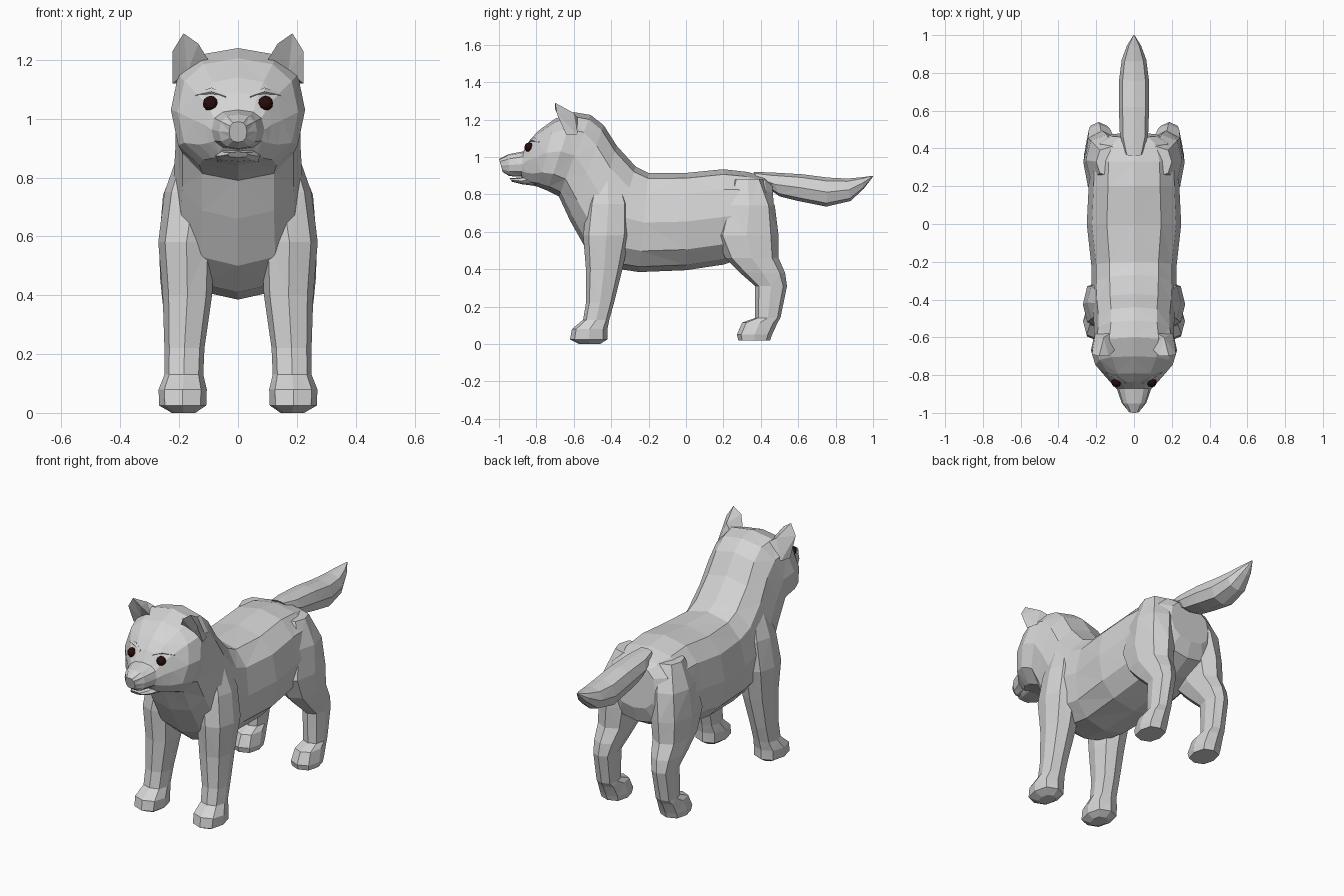
import bpy, bmesh, math
from mathutils import Vector


def material(name, rgb):
    m = bpy.data.materials.new(name)
    m.diffuse_color = (*rgb, 1)
    return m


FUR = material("grey fur", (0.66, 0.66, 0.66))
EYE = material("dark red eye", (0.022, 0.004, 0.004))


def finish(name, bm, mat):
    bmesh.ops.recalc_face_normals(bm, faces=bm.faces)
    me = bpy.data.meshes.new(name)
    bm.to_mesh(me)
    bm.free()
    me.materials.append(mat)
    ob = bpy.data.objects.new(name, me)
    bpy.context.collection.objects.link(ob)
    return ob


def oval(a, b, w, x=0, n=12, power=0.8):
    """Ring between the (y, z) points a and b with half width w."""
    def soft(v):
        return math.copysign(abs(v) ** power, v)
    a, b = Vector((0, *a)), Vector((0, *b))
    mid, half = (a + b) / 2, (a - b) / 2
    pts = []
    for k in range(n):
        t = 2 * math.pi * k / n
        p = mid + half * soft(math.cos(t))
        p.x = x + w * soft(math.sin(t))
        pts.append(p)
    return pts


def loft(name, rings, mat=FUR, side=1):
    bm = bmesh.new()
    loops = [[bm.verts.new((p.x * side, p.y, p.z)) for p in r] for r in rings]
    n = len(loops[0])
    for r, q in zip(loops, loops[1:]):
        for k in range(n):
            bm.faces.new((r[k], r[(k + 1) % n], q[(k + 1) % n], q[k]))
    bm.faces.new(loops[0])
    bm.faces.new(loops[-1][::-1])
    bmesh.ops.triangulate(bm, faces=[f for f in bm.faces if len(f.verts) == 4])
    return finish(name, bm, mat)


# Torso, neck, head and muzzle: top point, bottom point, half width
body = loft("body_and_head", [oval(*r) for r in [
    ((0.46, 0.86), (0.48, 0.62), 0.13),
    ((0.42, 0.895), (0.45, 0.53), 0.20),
    ((0.33, 0.92), (0.34, 0.47), 0.235),
    ((0.20, 0.935), (0.20, 0.425), 0.24),
    ((0.00, 0.915), (0.00, 0.395), 0.25),
    ((-0.20, 0.915), (-0.25, 0.385), 0.225),
    ((-0.27, 0.95), (-0.42, 0.41), 0.225),
    ((-0.37, 1.06), (-0.53, 0.50), 0.22),
    ((-0.44, 1.17), (-0.62, 0.66), 0.212),
    ((-0.51, 1.225), (-0.68, 0.79), 0.212),
    ((-0.60, 1.24), (-0.74, 0.82), 0.228),
    ((-0.70, 1.205), (-0.79, 0.84), 0.205),
    ((-0.79, 1.14), (-0.83, 0.85), 0.15),
    ((-0.835, 1.09), (-0.86, 0.87), 0.115),
    ((-0.87, 1.03), (-0.88, 0.895), 0.09),
    ((-0.95, 1.015), (-0.945, 0.898), 0.065),
    ((-1.0, 0.99), (-0.98, 0.92), 0.03),
]])

# Lower jaw
loft("lower_jaw", [oval(*r, n=8) for r in [
    ((-0.80, 0.91), (-0.80, 0.845), 0.09),
    ((-0.89, 0.89), (-0.88, 0.855), 0.065),
    ((-0.945, 0.888), (-0.93, 0.868), 0.035),
]])

# Tail
loft("tail", [oval(*r, n=8) for r in [
    ((0.36, 0.92), (0.40, 0.86), 0.05),
    ((0.45, 0.918), (0.50, 0.79), 0.075),
    ((0.62, 0.908), (0.60, 0.765), 0.08),
    ((0.76, 0.89), (0.75, 0.735), 0.08),
    ((0.86, 0.885), (0.88, 0.765), 0.065),
    ((0.94, 0.892), (0.95, 0.83), 0.037),
    ((1.00, 0.90), (1.00, 0.895), 0.003),
]])

# Legs: front y, back y, z, centre x, half width
FRONT = [
    (-0.48, -0.36, 0.92, 0.13, 0.06), (-0.53, -0.30, 0.75, 0.15, 0.10),
    (-0.55, -0.30, 0.58, 0.175, 0.096), (-0.535, -0.34, 0.40, 0.172, 0.084),
    (-0.535, -0.385, 0.22, 0.182, 0.068), (-0.55, -0.41, 0.13, 0.184, 0.066),
    (-0.61, -0.42, 0.08, 0.188, 0.082), (-0.62, -0.42, 0.025, 0.188, 0.08),
    (-0.57, -0.46, 0.0, 0.185, 0.04)]
HIND = [
    (0.25, 0.41, 0.88, 0.12, 0.08), (0.20, 0.475, 0.74, 0.145, 0.11),
    (0.155, 0.495, 0.58, 0.168, 0.10), (0.21, 0.495, 0.46, 0.175, 0.09),
    (0.29, 0.53, 0.38, 0.182, 0.075), (0.37, 0.54, 0.31, 0.187, 0.06),
    (0.37, 0.505, 0.14, 0.19, 0.056), (0.30, 0.49, 0.115, 0.19, 0.066),
    (0.272, 0.46, 0.05, 0.19, 0.075), (0.28, 0.45, 0.02, 0.19, 0.07)]

bpy.context.view_layer.update()
for tag, s in (("left", 1), ("right", -1)):
    for part, rows in (("front_leg", FRONT), ("hind_leg", HIND)):
        loft(f"{part}_{tag}", [oval((f, z), (b, z), w, x, 8)
                               for f, b, z, x, w in rows], side=s)

    # Ear: rim joined to a back point and a hollow front point
    bm = bmesh.new()
    rim = [bm.verts.new((x * s, y, z)) for x, y, z in [
        (0.095, -0.66, 1.19), (0.135, -0.70, 1.255), (0.185, -0.70, 1.29),
        (0.222, -0.69, 1.23), (0.222, -0.64, 1.12)]]
    hollow = bm.verts.new((0.172 * s, -0.645, 1.16))
    back = [bm.verts.new((x * s, y, z)) for x, y, z in [
        (0.11, -0.57, 1.20), (0.16, -0.60, 1.235), (0.205, -0.58, 1.12)]]
    for i in range(4):
        bm.faces.new((rim[i], rim[i + 1], hollow))
    for f in [(rim[0], back[0], back[1]), (rim[0], back[1], rim[1]),
              (rim[1], back[1], rim[2]), (rim[2], back[1], rim[3]),
              (rim[3], back[1], back[2]), (rim[3], back[2], rim[4]),
              (back[0], back[2], back[1]), (rim[0], hollow, back[0]),
              (hollow, rim[4], back[2]), (hollow, back[2], back[0])]:
        bm.faces.new(f)
    finish(f"ear_{tag}", bm, FUR)

    # Eye, set on the face surface
    def on_face(x, z):
        hit, loc, _, _ = body.ray_cast(Vector((x * s, -2, z)), Vector((0, 1, 0)))
        return loc if hit else Vector((x * s, -0.82, z))

    bm = bmesh.new()
    bmesh.ops.create_icosphere(bm, subdivisions=2, radius=0.026)
    bmesh.ops.translate(bm, verts=bm.verts, vec=on_face(0.094, 1.052))
    finish(f"eye_{tag}", bm, EYE)

    # Brow ridge above the eye
    rings = []
    for x, z, r in [(0.04, 1.075, 0.006), (0.09, 1.092, 0.014), (0.145, 1.08, 0.005)]:
        c = on_face(x, z)
        rings.append([c + Vector((0, r * math.cos(t), r * math.sin(t)))
                      for t in (0, math.pi / 2, math.pi, 1.5 * math.pi)])
    loft(f"brow_{tag}", rings)
